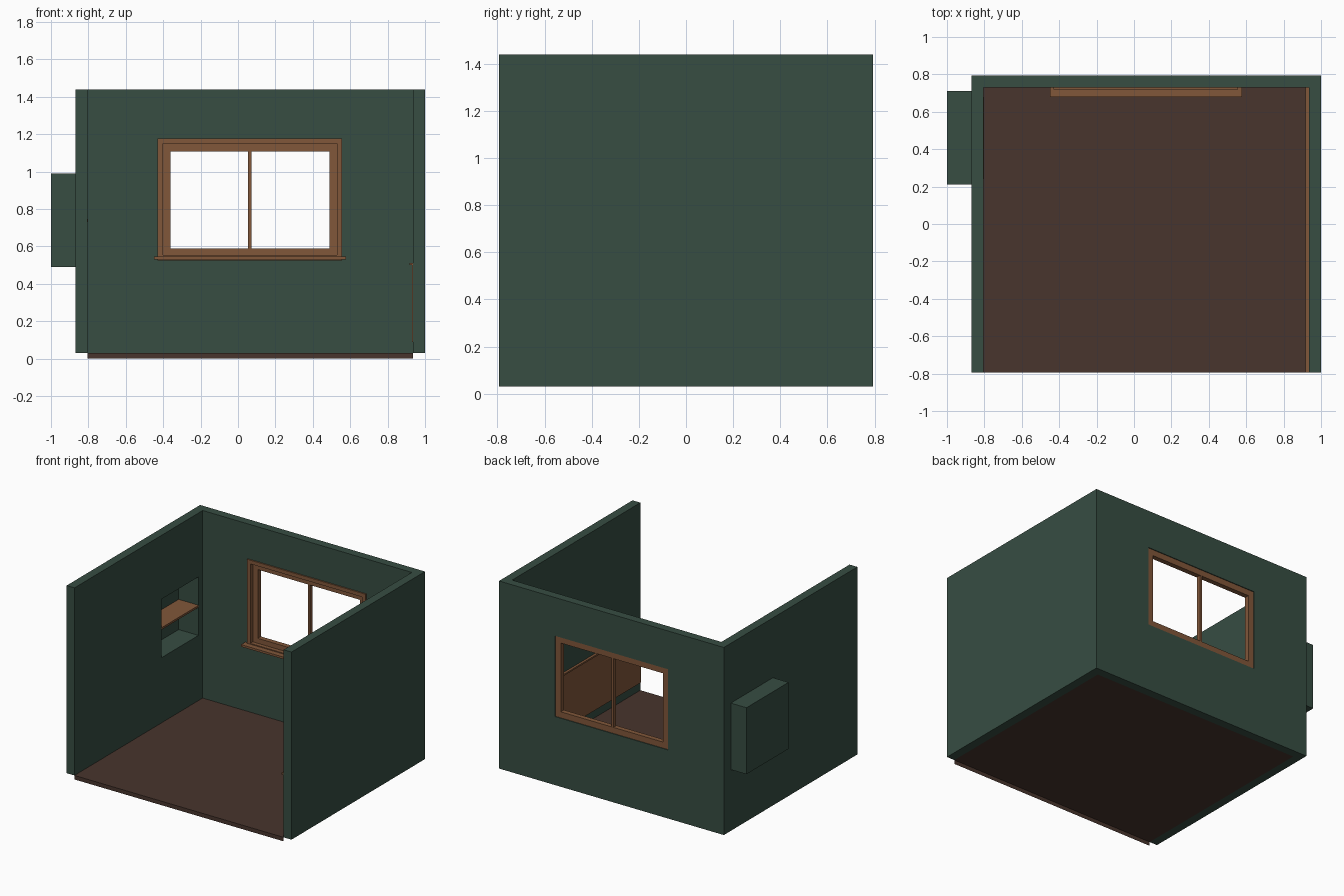
import bpy, bmesh
from mathutils import Vector

if "Cube" in bpy.data.objects:
    bpy.data.objects.remove(bpy.data.objects["Cube"])


def material(name, rgb):
    m = bpy.data.materials.new(name)
    m.diffuse_color = (*rgb, 1)
    m.use_nodes = True
    m.node_tree.nodes["Principled BSDF"].inputs["Base Color"].default_value = m.diffuse_color
    return m


GREEN = material("dark green paint", (0.038, 0.075, 0.055))
FLOOR = material("dark floor wood", (0.065, 0.035, 0.026))
WOOD = material("brown trim wood", (0.22, 0.095, 0.042))


def finish(name, bm, mat):
    bmesh.ops.recalc_face_normals(bm, faces=bm.faces)
    me = bpy.data.meshes.new(name)
    bm.to_mesh(me)
    bm.free()
    me.materials.append(mat)
    ob = bpy.data.objects.new(name, me)
    bpy.context.collection.objects.link(ob)
    return ob


def prism(name, points, z0, z1, mat):
    """Extrude a plan outline from z0 up to z1."""
    bm = bmesh.new()
    face = bm.faces.new([bm.verts.new((x, y, z0)) for x, y in points])
    top = bmesh.ops.extrude_face_region(bm, geom=[face])["geom"]
    verts = [g for g in top if isinstance(g, bmesh.types.BMVert)]
    bmesh.ops.translate(bm, vec=Vector((0, 0, z1 - z0)), verts=verts)
    return finish(name, bm, mat)


def box(name, x, y, z, mat):
    (x0, x1), (y0, y1) = x, y
    return prism(name, [(x0, y0), (x1, y0), (x1, y1), (x0, y1)], *z, mat)


def cut(ob, cutters):
    """Subtract the cutters and bake the result."""
    for c in cutters:
        mod = ob.modifiers.new("cut", "BOOLEAN")
        mod.operation, mod.solver, mod.object = "DIFFERENCE", "EXACT", c
    dg = bpy.context.evaluated_depsgraph_get()
    me = bpy.data.meshes.new_from_object(ob.evaluated_get(dg))
    ob.modifiers.clear()
    ob.data = me


def ring(name, x, z, width, y, mat):
    """Rectangular frame standing in the xz plane."""
    bm = bmesh.new()
    (x0, x1), (z0, z1), (y0, y1) = x, z, y
    loops = []
    for yy in (y0, y1):
        for w in (0, width):
            loops.append([bm.verts.new((px, yy, pz)) for px, pz in
                          ((x0 + w, z0 + w), (x1 - w, z0 + w),
                           (x1 - w, z1 - w), (x0 + w, z1 - w))])
    for a, b in ((0, 1), (1, 3), (3, 2), (2, 0)):
        for i in range(4):
            j = (i + 1) % 4
            bm.faces.new((loops[a][i], loops[a][j], loops[b][j], loops[b][i]))
    return finish(name, bm, mat)


# Walls: U-shaped plan, open at the front
F, B, BI = -0.793, 0.793, 0.73
L, LI, RI, R = -0.87, -0.805, 0.935, 1.0
walls = prism("walls", [(L, F), (LI, F), (LI, BI), (RI, BI), (RI, F),
                        (R, F), (R, B), (L, B)], 0.03, 1.44, GREEN)
niche = box("niche_box", (-1.0, L), (0.21, 0.71), (0.49, 0.99), GREEN)

# Openings for window and niche
window_cut = box("window_cutter", (-0.405, 0.535), (0.6, 0.9), (0.545, 1.152), GREEN)
niche_cut = box("niche_cutter", (-0.97, -0.7), (0.24, 0.68), (0.52, 0.96), GREEN)
cut(walls, [window_cut, niche_cut])
cut(niche, [niche_cut])
for c in (window_cut, niche_cut):
    bpy.data.objects.remove(c)

# Niche shelf
box("niche_shelf", (-0.97, -0.803), (0.24, 0.68), (0.732, 0.747), WOOD)

# Floor sheet with a thin front lip
bm = bmesh.new()
rows = [[bm.verts.new((x, y, z)) for x in (LI, RI)]
        for y, z in ((F, 0), (F, 0.03), (BI, 0.03))]
for a, b in zip(rows, rows[1:]):
    bm.faces.new((a[0], a[1], b[1], b[0]))
finish("floor", bm, FLOOR)

# Window: inner casing, recessed frame, mullion and sill
ring("window_casing", (-0.43, 0.557), (0.525, 1.178), 0.028, (0.72, 0.752), WOOD)
ring("window_frame", (-0.405, 0.535), (0.545, 1.152), 0.045, (0.75, 0.787), WOOD)
box("window_mullion", (0.053, 0.072), (0.755, 0.785), (0.585, 1.11), WOOD)
box("window_sill", (-0.45, 0.577), (0.68, 0.752), (0.53, 0.546), WOOD)

# Wainscot on the right wall
box("wainscot_panel", (0.929, RI), (F, BI), (0.09, 0.50), WOOD)
box("wainscot_cap", (0.917, RI), (F, BI), (0.50, 0.512), WOOD)
